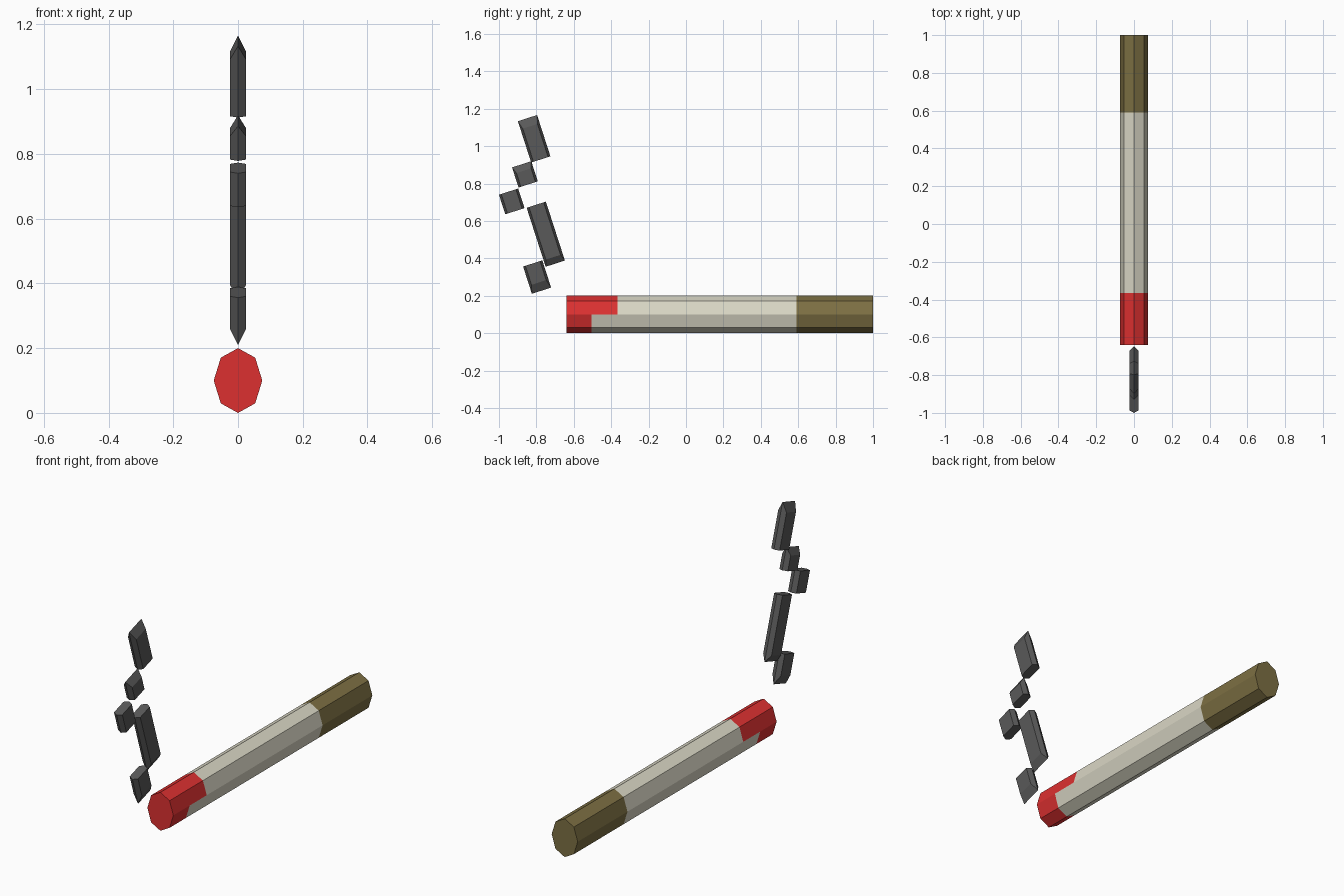
import bpy, bmesh, math
from mathutils import Vector

if "Cube" in bpy.data.objects:
    bpy.data.objects.remove(bpy.data.objects["Cube"], do_unlink=True)


def material(name, rgb):
    m = bpy.data.materials.new(name)
    m.use_nodes = True
    m.diffuse_color = (*rgb, 1)
    m.node_tree.nodes["Principled BSDF"].inputs["Base Color"].default_value = (*rgb, 1)
    return m


PAPER = material("paper white", (0.70, 0.68, 0.56))
EMBER = material("ember red", (0.72, 0.03, 0.03))
FILTER = material("filter brown", (0.205, 0.16, 0.056))
SMOKE = material("smoke grey", (0.10, 0.10, 0.10))


def finish(name, bm, mats):
    bmesh.ops.recalc_face_normals(bm, faces=bm.faces)
    mesh = bpy.data.meshes.new(name)
    bm.to_mesh(mesh)
    bm.free()
    for m in mats:
        mesh.materials.append(m)
    obj = bpy.data.objects.new(name, mesh)
    bpy.context.collection.objects.link(obj)
    return obj


# Octagonal stick, lofted through rings along y
TIP, LOW_EMBER, HIGH_EMBER, FILTER_START, END = -0.64, -0.505, -0.365, 0.59, 1.0
MID = 0.1
bm = bmesh.new()
rings = []
for y in (TIP, LOW_EMBER, HIGH_EMBER, FILTER_START, END):
    angles = [math.tau * i / 8 for i in range(8)]
    rings.append([bm.verts.new((0.075 * math.sin(a), y, MID + 0.1 * math.cos(a)))
                  for a in angles])
for r, s in zip(rings, rings[1:]):
    for i in range(8):
        j = (i + 1) % 8
        bm.faces.new((r[i], r[j], s[j], s[i]))
bm.faces.new(rings[0])
bm.faces.new(rings[-1])

# Ember reaches further back on the upper half
for f in bm.faces:
    c = f.calc_center_median()
    ember_end = HIGH_EMBER if c.z > MID else LOW_EMBER
    if abs(c.y - TIP) < 0.001 or c.y < ember_end:
        f.material_index = 1
    elif c.y > FILTER_START:
        f.material_index = 2
finish("stick", bm, [PAPER, EMBER, FILTER])

# Smoke puffs: leaning slabs with a ridge on the centre plane and inset sides
LEAN = math.radians(17.9)
ACROSS = Vector((0, math.cos(LEAN), math.sin(LEAN)))
DOWN = Vector((0, math.sin(LEAN), -math.cos(LEAN)))
WIDTH, HALF, EDGE = 0.108, 0.024, 0.013


def puff(name, y, z, length, top_inset=0, bottom_inset=0):
    bm = bmesh.new()
    origin = Vector((0, y, z))

    def loop(x, edge, top, bottom):
        corners = ((edge, top), (WIDTH - edge, top),
                   (WIDTH - edge, length - bottom), (edge, length - bottom))
        return [bm.verts.new(origin + ACROSS * u + DOWN * v + Vector((x, 0, 0)))
                for u, v in corners]

    ridge = loop(0, 0, 0, 0)
    for x in (-HALF, HALF):
        side = loop(x, EDGE, top_inset, bottom_inset)
        bm.faces.new(side)
        for i in range(4):
            j = (i + 1) % 4
            bm.faces.new((ridge[i], ridge[j], side[j], side[i]))
    finish(name, bm, [SMOKE])


puff("smoke_top", -0.899, 1.133, 0.232, top_inset=0.046)
puff("smoke_upper", -0.93, 0.886, 0.113, top_inset=0.036)
puff("smoke_front", -1.0, 0.74, 0.11)
puff("smoke_long", -0.852, 0.67, 0.331, bottom_inset=0.036)
puff("smoke_bottom", -0.871, 0.356, 0.153, bottom_inset=0.046)
